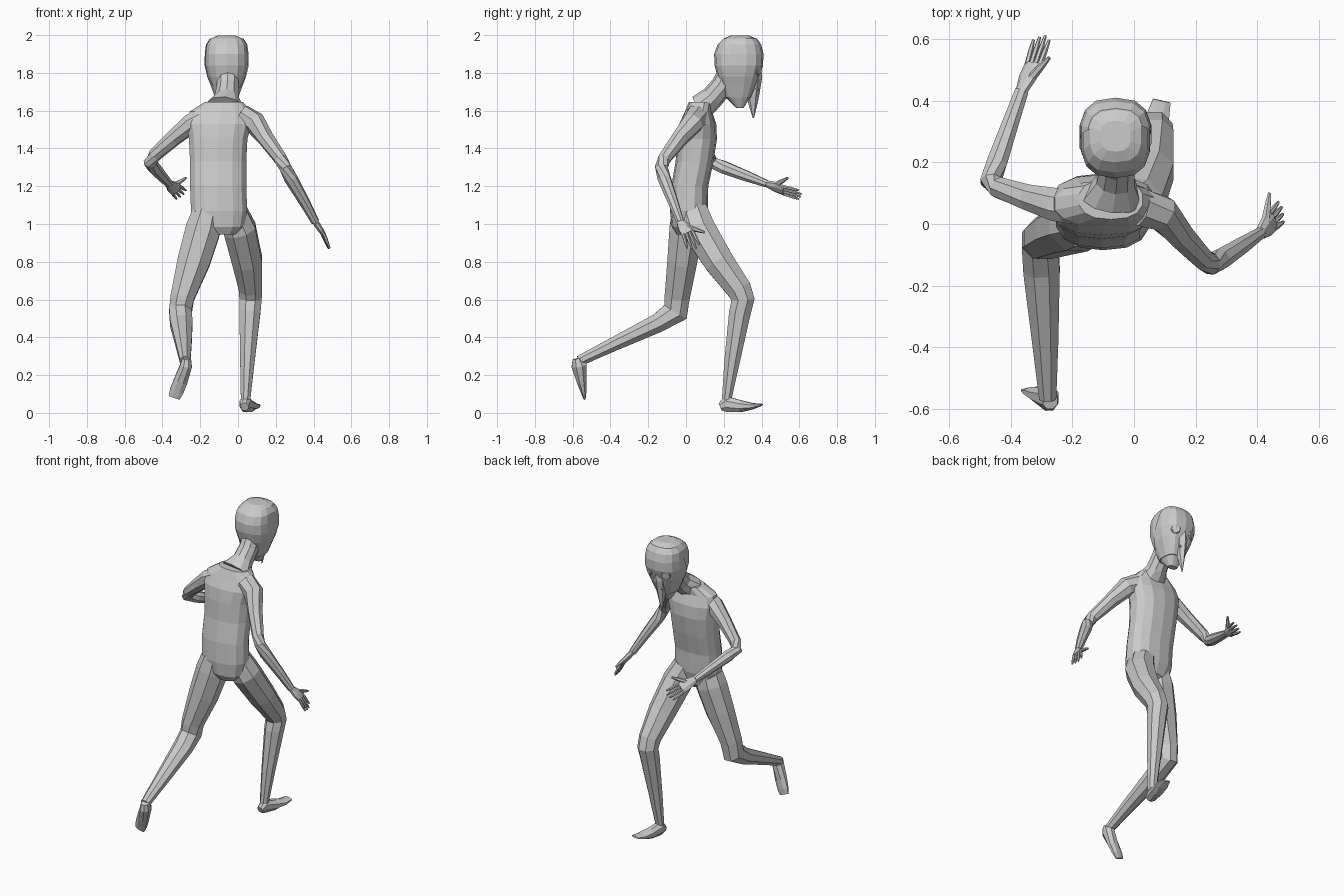
import bpy, bmesh, math
from mathutils import Vector


def obj(name, bm):
    bmesh.ops.recalc_face_normals(bm, faces=bm.faces)
    me = bpy.data.meshes.new(name)
    bm.to_mesh(me)
    bm.free()
    o = bpy.data.objects.new(name, me)
    bpy.context.collection.objects.link(o)
    return o


def loft(name, rings, across=(1, 0, 0), n=8, axis=None, p=2.0, grow=0.0, cut=None):
    """Skin rings (x, y, z, half width, half depth); axis fixes the ring plane."""
    bm = bmesh.new()
    pts = [Vector(r[:3]) for r in rings]
    loops = []
    for i, r in enumerate(rings):
        if axis:
            t = Vector(axis).normalized()
        else:
            t = Vector()
            if i > 0:
                t += (pts[i] - pts[i - 1]).normalized()
            if i < len(pts) - 1:
                t += (pts[i + 1] - pts[i]).normalized()
            t.normalize()
        u = Vector(across)
        u = (u - t * u.dot(t)).normalized()
        v = t.cross(u)
        loop = []
        for k in range(n):
            a = 2 * math.pi * (k + 0.5) / n
            c, s = math.cos(a), math.sin(a)
            c = math.copysign(abs(c) ** (2 / p), c)
            s = math.copysign(abs(s) ** (2 / p), s)
            loop.append(bm.verts.new(pts[i] + u * c * (r[3] + grow) + v * s * (r[4] + grow)))
        loops.append(loop)
    for a, b in zip(loops, loops[1:]):
        for k in range(n):
            bm.faces.new((a[k], a[(k + 1) % n], b[(k + 1) % n], b[k]))
    bm.faces.new(loops[0][::-1])
    bm.faces.new(loops[-1])
    if cut:
        bmesh.ops.bisect_plane(bm, geom=bm.verts[:] + bm.edges[:] + bm.faces[:],
                               plane_co=cut[0], plane_no=cut[1], clear_inner=True)
    return obj(name, bm)


# torso and neck
loft("torso", [
    (-.075, .0, .945, .06, .05), (-.09, .01, .985, .125, .085), (-.10, .015, 1.07, .152, .10),
    (-.105, .02, 1.20, .152, .098), (-.105, .045, 1.33, .152, .10), (-.105, .058, 1.45, .158, .106),
    (-.10, .062, 1.53, .175, .098), (-.095, .066, 1.595, .165, .072), (-.075, .08, 1.645, .105, .065)],
    n=14, axis=(0, 0, 1), p=2.4)
loft("neck", [(-.07, .08, 1.62, .10, .07), (-.06, .14, 1.67, .065, .062),
              (-.055, .19, 1.73, .06, .06), (-.055, .23, 1.80, .06, .06)], n=10)

# head, with a mask shell over the front
head = [(-.06, .285, 1.615, .03, .02), (-.06, .275, 1.67, .058, .065), (-.06, .275, 1.73, .08, .09),
        (-.06, .275, 1.78, .10, .108), (-.06, .277, 1.84, .114, .126), (-.06, .277, 1.90, .113, .128),
        (-.06, .28, 1.95, .107, .113), (-.06, .285, 1.982, .085, .085), (-.06, .285, 1.997, .05, .05)]
loft("head", head, n=14, axis=(0, 0, 1), p=2.7)
loft("mask", head[1:-1], n=14, axis=(0, 0, 1), p=2.7, grow=.005,
     cut=((-.06, .27, 1.88), (-.05, .85, -.35)))
loft("beak", [(-.063, .365, 1.84, .014, .035), (-.065, .362, 1.77, .036, .04),
              (-.068, .352, 1.69, .026, .037), (-.072, .355, 1.62, .013, .02),
              (-.075, .357, 1.56, .002, .003)], n=6)

# eye rims, lenses and nostrils
for side in (-1, 1):
    c = Vector((-.062 + side * .06, .384, 1.815))
    bpy.ops.mesh.primitive_torus_add(major_radius=.024, minor_radius=.006, major_segments=12,
                                     minor_segments=5, location=c,
                                     rotation=(math.radians(80), 0, math.radians(-side * 28)))
    bpy.context.object.name = "eye_rim"
    bpy.ops.mesh.primitive_cylinder_add(vertices=12, radius=.022, depth=.012, location=c,
                                        rotation=(math.radians(80), 0, math.radians(-side * 28)))
    bpy.context.object.name = "eye_lens"
    bpy.ops.mesh.primitive_uv_sphere_add(segments=8, ring_count=5, radius=.008,
                                         location=(-.067 + side * .024, .376, 1.715))
    bpy.context.object.name = "nostril"

# arms
loft("left_arm", [(-.19, .055, 1.56, .06, .06), (-.25, .062, 1.53, .055, .058),
                  (-.34, .085, 1.455, .044, .045), (-.44, .118, 1.365, .036, .036),
                  (-.465, .14, 1.325, .034, .036), (-.445, .20, 1.30, .036, .036),
                  (-.40, .33, 1.25, .029, .029), (-.365, .43, 1.212, .02, .024)], (0, 0, 1))
loft("right_arm", [(.02, .055, 1.57, .065, .065), (.09, .035, 1.535, .06, .06),
                   (.15, -.035, 1.45, .045, .046), (.225, -.115, 1.345, .036, .036),
                   (.25, -.13, 1.30, .034, .036), (.28, -.115, 1.24, .036, .036),
                   (.35, -.07, 1.12, .029, .029), (.41, -.03, 1.01, .022, .02)], (0, 0, 1))


def hand(side, wrist, knuckle, tip, across, thumb):
    w, k, t, a = (Vector(v) for v in (wrist, knuckle, tip, across))
    a.normalize()
    m = w.lerp(k, .5)
    loft(side + "_palm", [(*w, .022, .018), (*m, .036, .017), (*k, .038, .013)], a)
    for i in range(4):
        o = i - 1.5
        start, end = k + a * o * .018 - (t - k) * .1, t + a * o * .023 - (t - k) * (.13 * abs(o - .3))
        mid = start.lerp(end, .55)
        loft(side + "_finger", [(*start, .009, .010), (*mid, .009, .009), (*end, .005, .005)], a, n=6)
    s = m + a * .015
    e = Vector(thumb)
    loft(side + "_thumb", [(*s, .016, .015), (*s.lerp(e, .55), .012, .011), (*e, .006, .006)], a, n=6)


hand("left", (-.365, .43, 1.212), (-.325, .52, 1.178), (-.295, .615, 1.15), (.6, -.1, .6),
     (-.275, .54, 1.245))
hand("right", (.41, -.03, 1.01), (.45, .012, .95), (.483, .045, .865), (-.25, .8, .35),
     (.44, .10, .955))

# legs
loft("left_leg", [(-.16, .005, 1.07, .085, .085), (-.185, .0, .97, .10, .095),
                  (-.235, -.02, .80, .093, .085), (-.295, -.047, .61, .068, .072),
                  (-.305, -.055, .535, .064, .074), (-.30, -.15, .475, .064, .054),
                  (-.288, -.38, .365, .046, .04), (-.28, -.565, .275, .03, .03)])
loft("right_leg", [(-.03, .035, 1.07, .08, .085), (.01, .07, .97, .092, .095),
                   (.05, .175, .80, .085, .085), (.067, .28, .655, .066, .072),
                   (.066, .302, .60, .064, .066), (.063, .285, .53, .060, .062),
                   (.05, .245, .28, .042, .045), (.04, .215, .07, .027, .027)])

# feet
loft("left_foot", [(-.272, -.577, .288, .025, .026), (-.275, -.566, .25, .034, .044),
                   (-.305, -.553, .165, .040, .027), (-.325, -.543, .115, .040, .016),
                   (-.338, -.538, .08, .033, .007)])
loft("right_foot", [(.035, .182, .032, .022, .024), (.038, .215, .047, .032, .046),
                    (.06, .29, .035, .038, .034), (.078, .35, .035, .040, .018),
                    (.09, .40, .043, .032, .006)])
